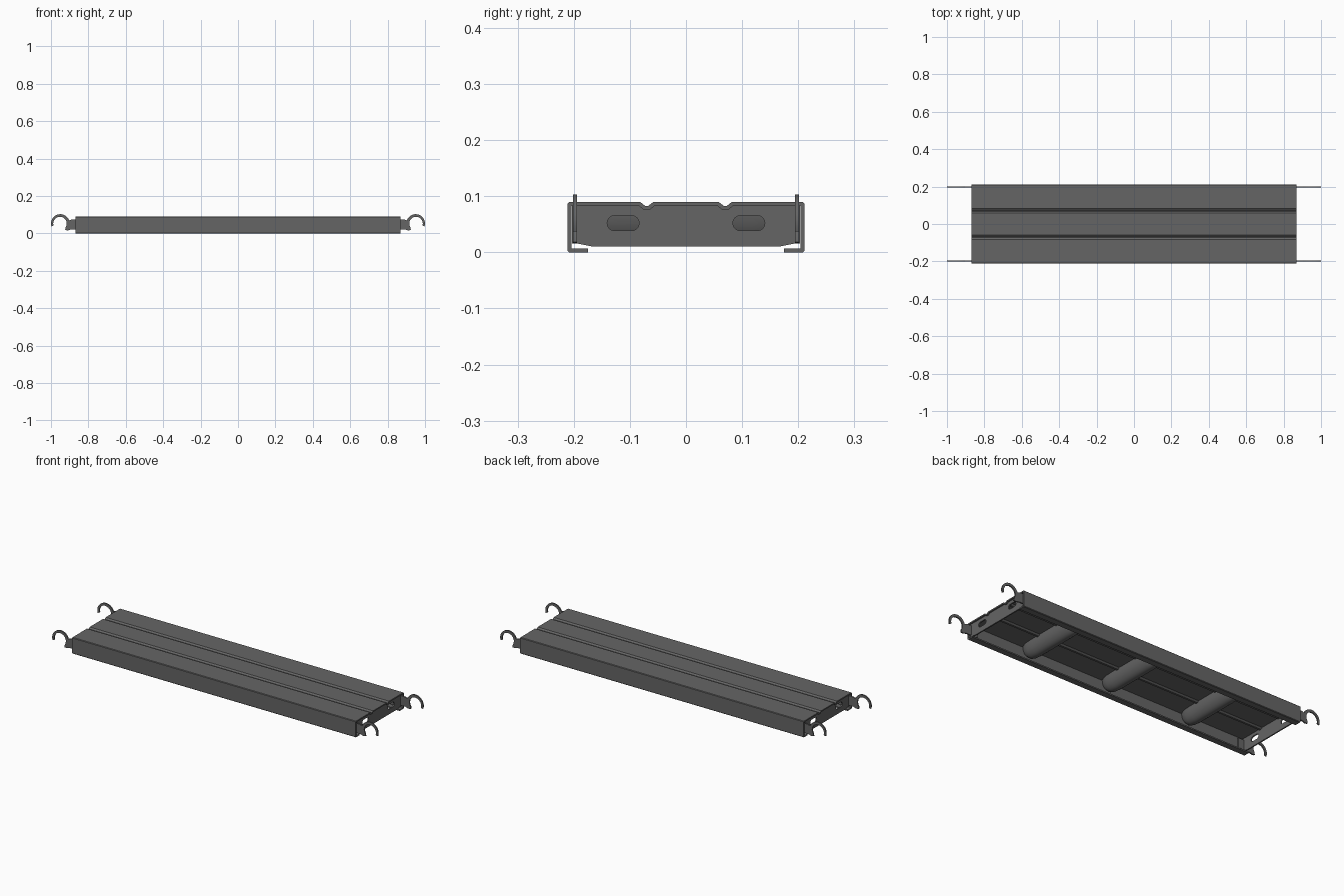
import bpy, bmesh, math

cube = bpy.data.objects.get("Cube")
if cube:
    bpy.data.objects.remove(cube, do_unlink=True)

steel = bpy.data.materials.new("dark_grey_steel")
steel.use_nodes = True
steel.diffuse_color = (0.13, 0.13, 0.13, 1)
steel.node_tree.nodes["Principled BSDF"].inputs["Base Color"].default_value = (0.13, 0.13, 0.13, 1)

HALF = 0.87      # half length of the deck
SHEET = 0.007    # sheet thickness


def activate(ob):
    bpy.ops.object.select_all(action='DESELECT')
    bpy.context.view_layer.objects.active = ob
    ob.select_set(True)


def add_object(name, data):
    ob = bpy.data.objects.new(name, data)
    bpy.context.collection.objects.link(ob)
    data.materials.append(steel)
    activate(ob)
    return ob


def loft(name, sections, cyclic=False, caps=False):
    """Join equal-length point rows into a surface."""
    bm = bmesh.new()
    rows = [[bm.verts.new(p) for p in row] for row in sections]
    n = len(rows[0])
    for a, b in zip(rows, rows[1:]):
        for i in range(n if cyclic else n - 1):
            j = (i + 1) % n
            bm.faces.new((a[i], a[j], b[j], b[i]))
    if caps:
        bm.faces.new(rows[0])
        bm.faces.new(rows[-1])
    bmesh.ops.recalc_face_normals(bm, faces=bm.faces)
    mesh = bpy.data.meshes.new(name)
    bm.to_mesh(mesh)
    bm.free()
    return add_object(name, mesh)


def flat_plate(name, outlines, thickness, location, rotation):
    """Cut a plate from an outline; further outlines become holes."""
    curve = bpy.data.curves.new(name, 'CURVE')
    curve.dimensions = '2D'
    curve.fill_mode = 'BOTH'
    curve.extrude = thickness / 2
    for pts in outlines:
        spline = curve.splines.new('POLY')
        spline.points.add(len(pts) - 1)
        for p, (u, v) in zip(spline.points, pts):
            p.co = (u, v, 0, 1)
        spline.use_cyclic_u = True
    ob = add_object(name, curve)
    ob.location = location
    ob.rotation_euler = rotation
    bpy.ops.object.convert(target='MESH')
    bpy.ops.object.shade_smooth_by_angle(angle=math.radians(35))


def arc(cx, cy, r, start, end, steps):
    angles = [math.radians(start + (end - start) * i / steps) for i in range(steps + 1)]
    return [(cx + r * math.cos(a), cy + r * math.sin(a)) for a in angles]


# Folded deck sheet: bottom lip, side wall and grooved top, mirrored in y
half = [(0.175, 0), (0.208, 0), (0.211, 0.003), (0.211, 0.087), (0.208, 0.09),
        (0.082, 0.09), (0.073, 0.083), (0.067, 0.083), (0.058, 0.09)]
profile = half + [(-y, z) for y, z in reversed(half)]
deck = loft("deck_sheet", [[(x, y, z) for y, z in profile] for x in (HALF, -HALF)])
if max(deck.data.polygons, key=lambda f: f.center.z).normal.z < 0:
    deck.data.flip_normals()
solid = deck.modifiers.new("Thickness", 'SOLIDIFY')
solid.thickness = SHEET
solid.offset = -1
solid.use_even_offset = True
bpy.ops.object.modifier_apply(modifier=solid.name)
bpy.ops.object.shade_smooth_by_angle(angle=math.radians(30))

# Rounded, tapering ribs across the underside
taper = [(0.203, 0.03, 0.045), (0.185, 0.038, 0.062), (0.16, 0.044, 0.07), (0.12, 0.046, 0.073)]
stations = taper + [(-y, w, d) for y, w, d in reversed(taper)]
for label, cx in (("right", -0.5), ("middle", 0), ("left", 0.5)):
    rows = []
    for y, w, d in stations:
        rows.append([(cx + w * u, y, 0.083 + d * v) for u, v in arc(0, 0, 1, 180, 360, 14)])
    loft(label + "_cross_rib", rows, cyclic=True, caps=True)
    bpy.ops.object.shade_smooth_by_angle(angle=math.radians(40))

# End plates with two slotted holes
quarter = [(0.165, 0.01), (0.195, 0.016), (0.203, 0.016), (0.203, 0.084),
           (0.085, 0.084), (0.073, 0.077), (0.067, 0.077), (0.055, 0.084)]
plate = quarter + [(-y, z) for y, z in reversed(quarter)]
slots = [arc(cy + 0.015, 0.052, 0.0135, -90, 90, 8) + arc(cy - 0.015, 0.052, 0.0135, 90, 270, 8)
         for cy in (-0.112, 0.112)]

# Hook plates: a tongue from the deck running into a C-shaped claw
claw = (arc(0.95, 0.053, 0.05, 160, -18, 20) + arc(0.952, 0.053, 0.036, -18, 215, 22))
hook = [(0.82, 0.075), (0.885, 0.075)] + claw + [(0.924, 0.018), (0.91, 0.016), (0.89, 0.022), (0.82, 0.022)]

quarter_turn = math.pi / 2
for end, s in (("left", 1), ("right", -1)):
    flat_plate(end + "_end_plate", [plate] + slots, SHEET,
               (s * (HALF - 0.012), 0, 0), (quarter_turn, 0, quarter_turn))
    for side, y in (("front", -0.198), ("back", 0.198)):
        flat_plate(f"{end}_{side}_hook", [[(s * x, z) for x, z in hook]], 0.007,
                   (0, y, 0), (quarter_turn, 0, 0))
